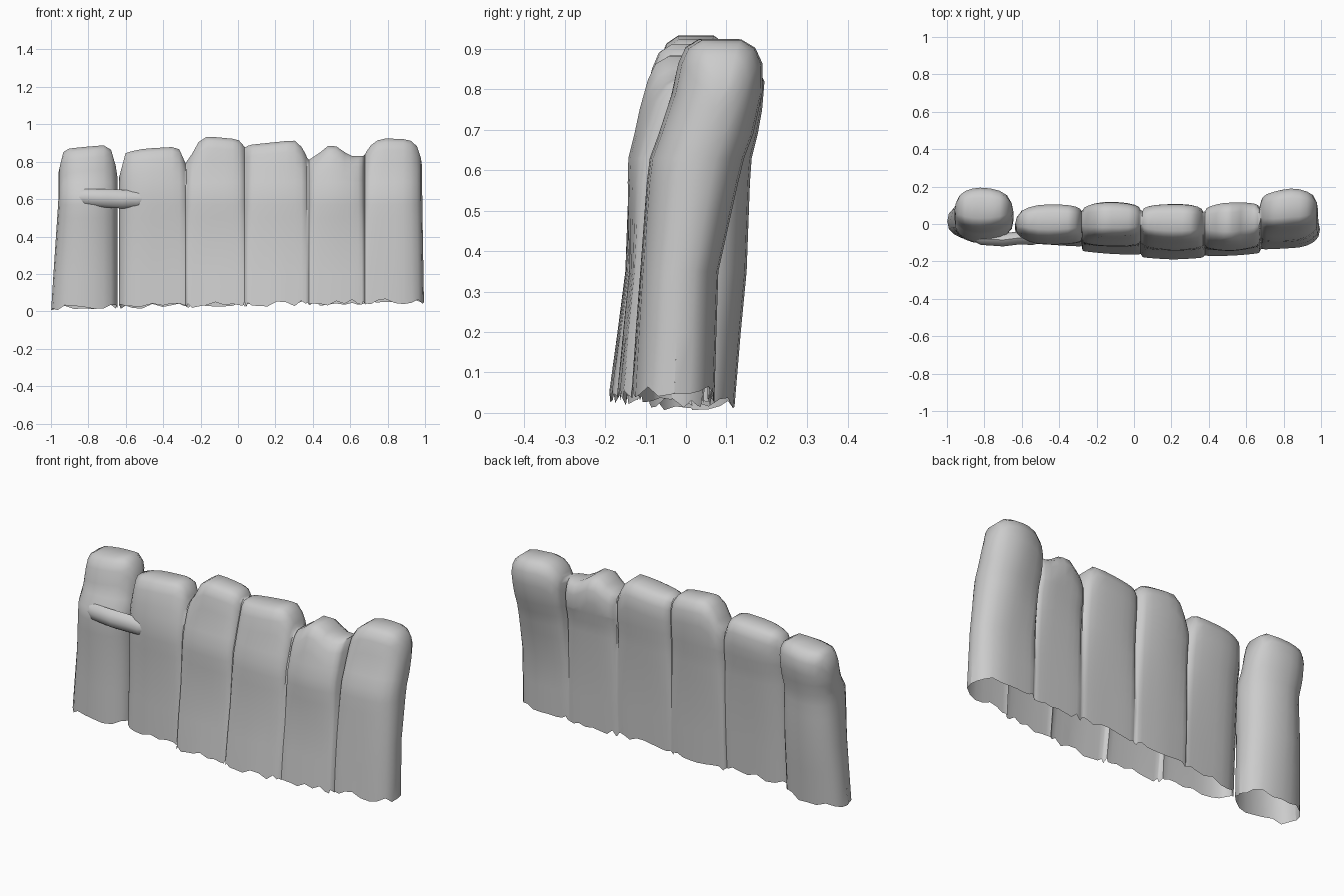
import bpy, bmesh, math, random

if "Cube" in bpy.data.objects:
    bpy.data.objects.remove(bpy.data.objects["Cube"])

random.seed(4)
HEIGHTS = [0.04, 0.35, 0.62, 0.70, 0.82]      # heights of the front/back depth samples


def lerp_table(xs, ys, x):
    if x <= xs[0]:
        return ys[0]
    for a, b, c, d in zip(xs, xs[1:], ys, ys[1:]):
        if x <= b:
            return c + (d - c) * (x - a) / (b - a)
    return ys[-1]


def make_object(name, bm, angle=50):
    bmesh.ops.remove_doubles(bm, verts=bm.verts, dist=0.0005)
    bmesh.ops.recalc_face_normals(bm, faces=bm.faces)
    me = bpy.data.meshes.new(name)
    bm.to_mesh(me)
    bm.free()
    ob = bpy.data.objects.new(name, me)
    bpy.context.collection.objects.link(ob)
    bpy.ops.object.select_all(action='DESELECT')
    ob.select_set(True)
    bpy.context.view_layer.objects.active = ob
    bpy.ops.object.shade_smooth_by_angle(angle=math.radians(angle))


# Loft an open-bottomed shell of fused posts: one arch-shaped section per x station
def post_shell(name, posts, taper_left, taper_right):
    bm = bmesh.new()
    rows = []
    n = 10
    centres = [(c[0][0] + c[-1][0]) / 2 for c, f, b in posts]
    for p, (crown, front, back) in enumerate(posts):
        cx, cz = [c[0] for c in crown], [c[1] for c in crown]
        mid, half = centres[p], (cx[-1] - cx[0]) / 2
        for i in range(n + 1):
            u = -math.cos(math.pi * i / n)
            x = mid + half * u
            top = lerp_table(cx, cz, x)
            left, right = p == 0 and u < 0, p == len(posts) - 1 and u > 0
            taper = taper_left if left else taper_right if right else 0
            round_u = math.sqrt(max(0, 1 - u * u)) ** 0.8
            low = 0.04 + 0.018 * x
            levels = [low, 0.2, 0.35, 0.5, 0.57, 0.63, 0.69, top - 0.13, top - 0.06, top - 0.02, top]
            levels = sorted(min(z, top) for z in levels)
            sides = ([], [])
            for k, z in enumerate(levels):
                # depths flow smoothly from post to post
                f, b = (lerp_table(centres, [lerp_table(HEIGHTS, q[s], z) for q in posts], x) * 0.5
                        + lerp_table(HEIGHTS, posts[p][s], z) * 0.5 for s in (1, 2))
                seam = 0 if left or right or len(posts) == 1 else 0.94 - 0.4 * max(0, (z - 0.3) / 0.6)
                w = seam + (1 - seam) * round_u
                w *= {8: 0.95, 9: 0.78, 10: 0.47}.get(k, 1)
                for side, y in zip(sides, (f, b)):
                    zz = z + (random.uniform(-0.018, 0.012) if k == 0 else 0)
                    xx = x - taper * u * min(z, 0.6) / 0.6      # end posts narrow upwards
                    side.append(bm.verts.new((xx, (f + b) / 2 + (y - (f + b) / 2) * w, zz)))
            rows.append(sides[0] + sides[1][::-1])
    for a, b in zip(rows, rows[1:]):
        for j in range(len(a) - 1):
            bm.faces.new((a[j], b[j], b[j + 1], a[j + 1]))
    make_object(name, bm)


# Lone post at the left end, with a ledge on its front
post_shell("left_post", [
    ([(-1, 0.74), (-0.97, 0.85), (-0.93, 0.87), (-0.69, 0.89), (-0.66, 0.82), (-0.645, 0.72)],
     [-0.09, -0.09, -0.105, -0.05, -0.03], [0.12, 0.15, 0.16, 0.18, 0.20]),
], 0.04, 0)

# Five fused posts: crown outline, front depths, back depths
post_shell("fused_posts", [
    ([(-0.635, 0.72), (-0.6, 0.85), (-0.5, 0.87), (-0.32, 0.88), (-0.28, 0.79)],
     [-0.11, -0.10, -0.11, -0.10, -0.08], [0.04, 0.06, 0.085, 0.10, 0.11]),
    ([(-0.275, 0.80), (-0.24, 0.85), (-0.2, 0.925), (-0.16, 0.935), (0, 0.92), (0.035, 0.88)],
     [-0.16, -0.12, -0.12, -0.10, -0.07], [0.07, 0.08, 0.10, 0.11, 0.12]),
    ([(0.045, 0.88), (0.06, 0.89), (0.3, 0.915), (0.35, 0.87), (0.37, 0.82)],
     [-0.19, -0.15, -0.14, -0.12, -0.09], [0.06, 0.07, 0.09, 0.10, 0.11]),
    ([(0.38, 0.81), (0.44, 0.85), (0.5, 0.90), (0.6, 0.83), (0.67, 0.83)],
     [-0.17, -0.14, -0.145, -0.125, -0.10], [0.06, 0.07, 0.09, 0.11, 0.12]),
    ([(0.68, 0.84), (0.7, 0.88), (0.76, 0.925), (0.92, 0.92), (0.98, 0.87), (0.995, 0.77)],
     [-0.13, -0.11, -0.09, -0.06, -0.02], [0.07, 0.08, 0.14, 0.17, 0.195]),
], 0, 0.01)

# Lashing that bridges the gap between the lone post and its neighbour
bm = bmesh.new()
path = [(-0.92, -0.04, 0.61, 0.03), (-0.82, -0.08, 0.61, 0.045), (-0.70, -0.085, 0.605, 0.05),
        (-0.62, -0.075, 0.60, 0.05), (-0.54, -0.08, 0.60, 0.045), (-0.46, -0.07, 0.60, 0.03)]
rings = [[bm.verts.new((x, y + 0.7 * r * math.cos(t * math.pi / 4), z + r * math.sin(t * math.pi / 4)))
          for t in range(8)] for x, y, z, r in path]
for a, b in zip(rings, rings[1:]):
    for j in range(8):
        bm.faces.new((a[j], b[j], b[(j + 1) % 8], a[(j + 1) % 8]))
make_object("lashing", bm, 60)
